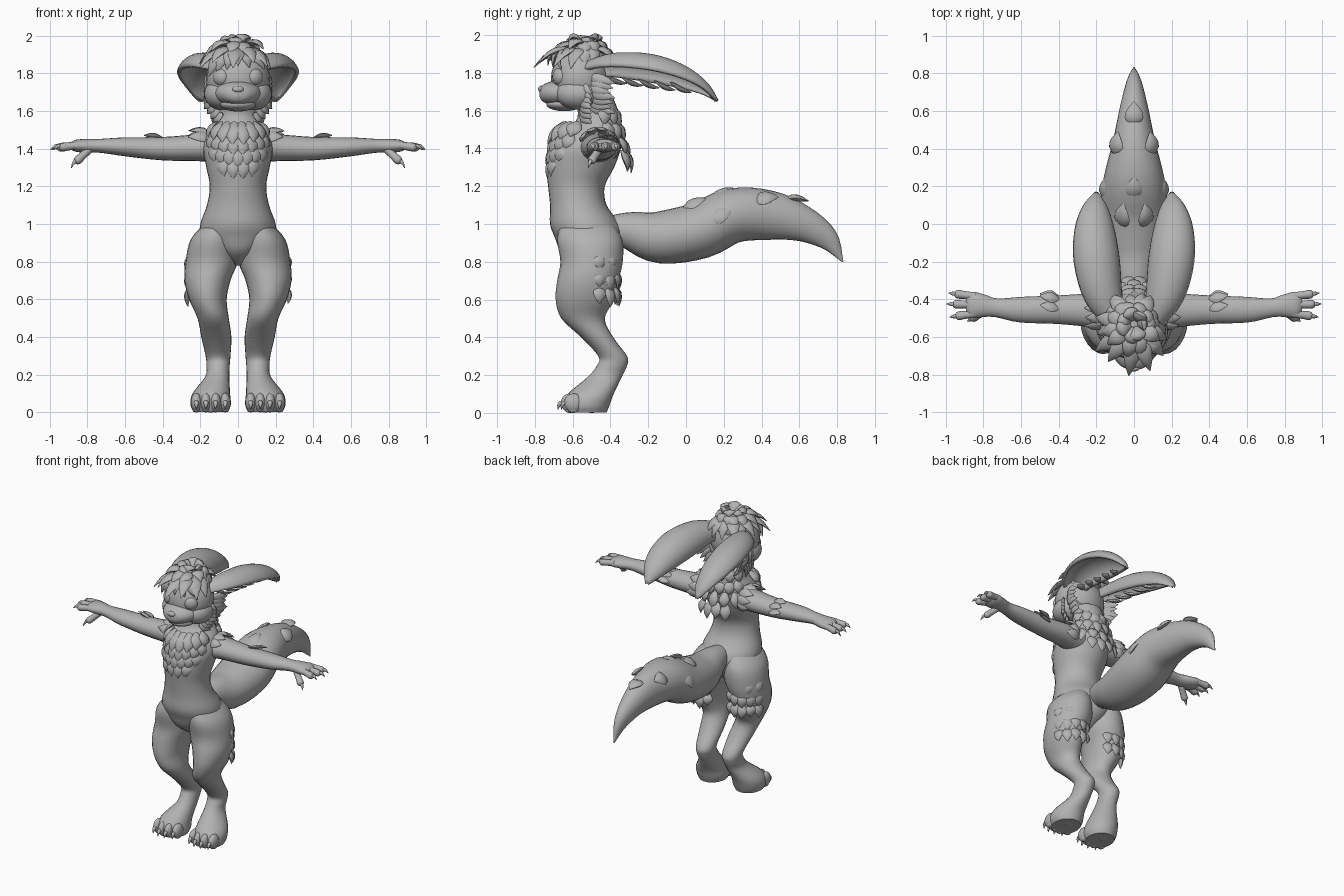
import bpy, bmesh, random
from math import sin, cos, pi, radians
from mathutils import Vector, Matrix

if "Cube" in bpy.data.objects:
    bpy.data.objects.remove(bpy.data.objects["Cube"], do_unlink=True)
random.seed(4)
X, Y, Z = Vector((1, 0, 0)), Vector((0, 1, 0)), Vector((0, 0, 1))

grey = bpy.data.materials.new("soft grey")
grey.use_nodes = True
grey.diffuse_color = (0.45, 0.45, 0.45, 1)
grey.node_tree.nodes["Principled BSDF"].inputs["Base Color"].default_value = (0.45, 0.45, 0.45, 1)


def spline(rings, steps):
    """Smooth in-between rings of (x, y, z, half width, half height)."""
    p = [Vector(r) for r in rings]
    p = [p[0] * 2 - p[1]] + p + [p[-1] * 2 - p[-2]]
    out = []
    for a, b, c, d in zip(p, p[1:], p[2:], p[3:]):
        for i in range(steps):
            t = i / steps
            out.append((b * 2 + (c - a) * t + (a * 2 - b * 5 + c * 4 - d) * t**2
                        + (b * 3 - a - c * 3 + d) * t**3) / 2)
    return out + [p[-2]]


def loft(bm, rings, side=X, axis=None, n=20, steps=4, shell=False):
    """Elliptical skin along a path; shell leaves an open half pipe."""
    pts = spline(rings, steps)
    loops = []
    for i, p in enumerate(pts):
        along = Vector(pts[min(i + 1, len(pts) - 1)][:3]) - Vector(pts[max(i - 1, 0)][:3])
        along = (axis or along).normalized()
        u = (side - along * side.dot(along)).normalized()
        v = u.cross(along)
        a, b = max(p[3], 0.002), max(p[4], 0.002)
        turn = [pi * k / (n - 1) if shell else 2 * pi * k / n for k in range(n)]
        loops.append([bm.verts.new(Vector(p[:3]) + u * a * cos(t) + v * b * sin(t)) for t in turn])
    for l, m in zip(loops, loops[1:]):
        for k in range(n - 1 if shell else n):
            bm.faces.new((l[k], l[(k + 1) % n], m[(k + 1) % n], m[k]))
    if not shell:
        bm.faces.new(loops[0])
        bm.faces.new(loops[-1])


def lock(bm, base, tip, normal, width, lift=0.02, thick=0.4):
    """One pointed leaf of fur."""
    base, tip, normal = Vector(base), Vector(tip), Vector(normal).normalized()
    side = (tip - base).cross(normal)
    rings = []
    for t, w in ((0, 0.35), (0.35, 1), (0.7, 0.7), (1, 0.02)):
        c = base.lerp(tip, t) + normal * lift * sin(pi * t)
        rings.append((*c, width * w, width * w * thick))
    loft(bm, rings, side, n=8, steps=2)


def ball(bm, centre, size, turn=0):
    m = Matrix.Translation(centre) @ Matrix.Rotation(turn, 4, 'Z') @ Matrix.Diagonal((*size, 1))
    bmesh.ops.create_uvsphere(bm, u_segments=24, v_segments=16, radius=1, matrix=m)


def finish(bm, name, thickness=0):
    bmesh.ops.recalc_face_normals(bm, faces=bm.faces)
    mesh = bpy.data.meshes.new(name)
    bm.to_mesh(mesh)
    bm.free()
    mesh.materials.append(grey)
    ob = bpy.data.objects.new(name, mesh)
    bpy.context.collection.objects.link(ob)
    if thickness:
        mod = ob.modifiers.new("thickness", 'SOLIDIFY')
        mod.thickness, mod.offset = thickness, 0
    bpy.ops.object.select_all(action='DESELECT')
    ob.select_set(True)
    bpy.context.view_layer.objects.active = ob
    bpy.ops.object.shade_smooth_by_angle(angle=radians(50))


# Torso and neck
bm = bmesh.new()
loft(bm, [(0, -.51, .78, .02, .06), (0, -.51, .85, .12, .15), (0, -.515, .93, .195, .18),
          (0, -.535, 1, .2, .185), (0, -.57, 1.1, .165, .15), (0, -.58, 1.2, .15, .15),
          (0, -.56, 1.3, .168, .18), (0, -.535, 1.4, .185, .19), (0, -.5, 1.48, .165, .16),
          (0, -.46, 1.56, .115, .115), (0, -.49, 1.68, .1, .1)], axis=Z, n=32)
finish(bm, "torso")

# Head with muzzle and jaw
bm = bmesh.new()
ball(bm, (0, -.56, 1.77), (.17, .155, .165))
for s in (1, -1):
    ball(bm, (s * .085, -.57, 1.69), (.095, .12, .085))
finish(bm, "head")
bm = bmesh.new()
loft(bm, [(0, -.58, 1.70, .13, .08), (0, -.66, 1.695, .125, .072), (0, -.72, 1.692, .1, .06),
          (0, -.76, 1.69, .06, .042), (0, -.775, 1.69, .015, .015)], n=24)
finish(bm, "muzzle")
bm = bmesh.new()
ball(bm, (0, -.645, 1.635), (.095, .095, .038))
finish(bm, "lower_jaw")
bm = bmesh.new()
ball(bm, (0, -.765, 1.715), (.03, .018, .018))
finish(bm, "nose")

# Hair: three tiers of locks round the crown, longest at the brow
bm = bmesh.new()
ball(bm, (0, -.54, 1.86), (.13, .12, .09))
for count, reach, low, high in ((15, 1, 1.84, 1.92), (11, .72, 1.91, 1.94), (7, .42, 1.96, 1.955)):
    for k in range(count):
        a = 2 * pi * (k + random.uniform(-.25, .25)) / count
        front = max(0, -sin(a))
        r = reach * (.18 + .1 * front) * random.uniform(.85, 1.1)
        out = Vector((cos(a), sin(a), 0))
        base = Vector((0, -.53, high)) + out * .05 * reach
        tip = Vector((-.02, -.53, low + random.uniform(-.025, .02))) + out * r
        lock(bm, base, tip, Z + out * .4, .042, .035)
# Fringe falling over the right brow
for x, z in ((-.16, 1.78), (-.115, 1.80), (-.06, 1.82), (0, 1.84), (.06, 1.83), (.14, 1.82)):
    lock(bm, (x * .4, -.62, 1.92), (x, -.73 + abs(x) * .5, z), (x, -1, .6), .036, .04)
finish(bm, "hair")

# Chest bib, drooping rows that close into a point
bm = bmesh.new()
for z, spread, count in ((1.36, .45, 4), (1.42, .8, 7), (1.48, 1.05, 8), (1.54, 1.2, 8)):
    for k in range(count):
        a = spread * (2 * k / (count - 1) - 1)
        n = Vector((sin(a), -cos(a), 0))
        w = 1 - max(0, z - 1.4) * 2
        base = Vector((n.x * .165 * w, -.525 + n.y * .17 * w, z))
        tip = Vector((n.x * .17, -.545 + n.y * .19, z - .125 + .04 * abs(a)))
        lock(bm, base, tip, n, .042, .016)
finish(bm, "chest_fur")

# Ruff down the nape and between the shoulders
bm = bmesh.new()
for z, spread, count in ((1.62, 1.2, 6), (1.54, 1.1, 6), (1.46, .9, 5), (1.39, .5, 4)):
    for k in range(count):
        a = spread * (2 * k / (count - 1) - 1)
        n = Vector((sin(a), cos(a), 0))
        w = .1 + (1.62 - z) * .3
        base = Vector((n.x * w, -.475 + n.y * (w * .9), z))
        lock(bm, base, base + n * .035 - Z * random.uniform(.09, .12), n, .036, .016)
finish(bm, "nape_fur")

# Tail and its tufts
bm = bmesh.new()
loft(bm, [(0, -.43, .98, .06, .06), (0, -.3, .965, .1, .1), (0, -.14, .93, .15, .138),
          (0, .07, .965, .18, .15), (0, .25, 1.045, .16, .145), (0, .45, 1.045, .11, .13),
          (0, .62, 1.0, .075, .095), (0, .75, .92, .04, .06), (0, .83, .8, .003, .004)], n=24)
finish(bm, "tail")
bm = bmesh.new()
for x, y, z in ((0, .12, 1.13), (.06, -.02, 1.07), (-.06, -.02, 1.07), (.09, .36, 1.13),
                (-.09, .36, 1.13), (0, .52, 1.14), (.15, .12, 1.02), (-.15, .12, 1.02)):
    lock(bm, (x, y, z - .01), (x * .95, y + .13, z + .065 - .2 * max(0, y - .1)), (x, 0, .1), .05, .012)
finish(bm, "tail_fur")

for s, word in ((1, "left"), (-1, "right")):
    # Eye
    bm = bmesh.new()
    ball(bm, (s * .09, -.668, 1.78), (.046, .034, .046), s * radians(35))
    finish(bm, word + "_eye")

    # Hollow ear sweeping backward
    bm = bmesh.new()
    loft(bm, [(s * .09, -.53, 1.80, .045, .05), (s * .165, -.38, 1.805, .095, .09),
              (s * .2, -.2, 1.785, .115, .105), (s * .21, -.04, 1.75, .1, .085),
              (s * .205, .08, 1.705, .06, .045), (s * .2, .16, 1.65, .003, .003)],
         side=Vector((1, 0, s * .3)), n=15, shell=True)
    finish(bm, word + "_ear", .022)
    bm = bmesh.new()
    for k in range(5):
        y = -.42 + k * .085
        lock(bm, (s * .12, y, 1.78 - k * .008), (s * .17, y + .11, 1.745 - k * .012),
             (s * .5, 0, -1), .03, .01)
    finish(bm, word + "_ear_fur")

    # Cheek tufts
    bm = bmesh.new()
    for k in range(7):
        z = 1.78 - k * .026
        x = .155 - max(0, k - 3) * .018
        lock(bm, (s * x * .85, -.52, z), (s * (x + .02), -.375 - .012 * (k % 3), z - .035),
             (s, 0, 0), .03, .015)
        lock(bm, (s * x * .8, -.56, z - .04), (s * (x + .025), -.5, z - .09), (s, -.4, 0), .028, .012)
    finish(bm, word + "_cheek_fur")

    # Arm and palm
    bm = bmesh.new()
    loft(bm, [(s * .08, -.48, 1.40, .1, .08), (s * .2, -.46, 1.405, .092, .072),
              (s * .4, -.455, 1.40, .076, .062), (s * .6, -.455, 1.41, .068, .05),
              (s * .73, -.445, 1.415, .05, .037), (s * .8, -.435, 1.415, .06, .037),
              (s * .86, -.43, 1.415, .07, .032), (s * .89, -.43, 1.412, .045, .018)], side=Y)
    finish(bm, word + "_arm")

    # Fingers, thumb and claws
    bm = bmesh.new()
    digits = [((.84, y, 1.42), (x, t, 1.405)) for y, x, t in
              ((-.385, .955, -.37), (-.43, .965, -.425), (-.475, .95, -.49))]
    for base, tip in digits + [((.79, -.46, 1.395), (.865, -.505, 1.325))]:
        a, b = (Vector((s * p[0], p[1], p[2])) for p in (base, tip))
        loft(bm, [(*a, .022, .02), (*a.lerp(b, .5), .021, .021), (*a.lerp(b, .85), .023, .022),
                  (*b, .008, .008)], side=Y, n=12)
        lock(bm, a.lerp(b, .85) + Z * .008, b + (b - a).normalized() * .03 - Z * .008, Z, .011, .008, .9)
    finish(bm, word + "_fingers")

    # Shoulder and elbow tufts
    bm = bmesh.new()
    for k in range(6):
        a = -.9 + k * .55
        n = Vector((0, sin(a), cos(a)))
        base = Vector((s * .14, -.465, 1.405)) + n * .075
        lock(bm, base, base + n * .018 + X * s * random.uniform(.09, .13), n, .035, .014)
    for y, z in ((-.4, 1.44), (-.45, 1.455), (-.39, 1.40)):
        lock(bm, (s * .4, y, z), (s * .5, y + .02, z + .016), (0, .5, 1), .03, .005)
    finish(bm, word + "_arm_fur")

    # Leg running down into the paw
    bm = bmesh.new()
    rows = [(.09, -.53, 1.02, .07, .13), (.125, -.51, .92, .125, .172), (.14, -.5, .8, .138, .165),
            (.162, -.52, .7, .122, .162), (.16, -.535, .6, .1, .155), (.132, -.545, .5, .083, .115),
            (.115, -.47, .4, .08, .085), (.106, -.388, .3, .066, .076), (.106, -.392, .25, .062, .08),
            (.11, -.43, .19, .064, .09), (.142, -.505, .1, .1, .122), (.145, -.525, .04, .107, .12),
            (.145, -.525, .003, .092, .105)]
    loft(bm, [(s * r[0], *r[1:]) for r in rows], axis=Z, n=24)
    finish(bm, word + "_leg")

    # Toes, claws and sole pads
    bm = bmesh.new()
    for k in range(4):
        x, y = .068 + k * .051, -.595 - .018 * (k in (1, 2))
        ball(bm, (s * x, y, .053), (.029, .05, .05))
        ball(bm, (s * x, y, .018), (.02, .03, .018))
        lock(bm, (s * x, y - .03, .06), (s * x, y - .065, .018), (0, -1, 1), .013, .012, .9)
    ball(bm, (s * .145, -.5, .022), (.06, .05, .022))
    finish(bm, word + "_toes")

    # Shaggy back of the thigh
    bm = bmesh.new()
    for z, count in ((.84, 4), (.75, 5), (.67, 5)):
        for k in range(count):
            a = -.5 + 1.7 * k / (count - 1)
            n = Vector((s * sin(a), cos(a), 0))
            base = Vector((s * .15 + n.x * .108, -.515 + n.y * .143, z))
            lock(bm, base, base + n * .016 - Z * random.uniform(.08, .11), n, .036, .012)
    finish(bm, word + "_thigh_fur")
